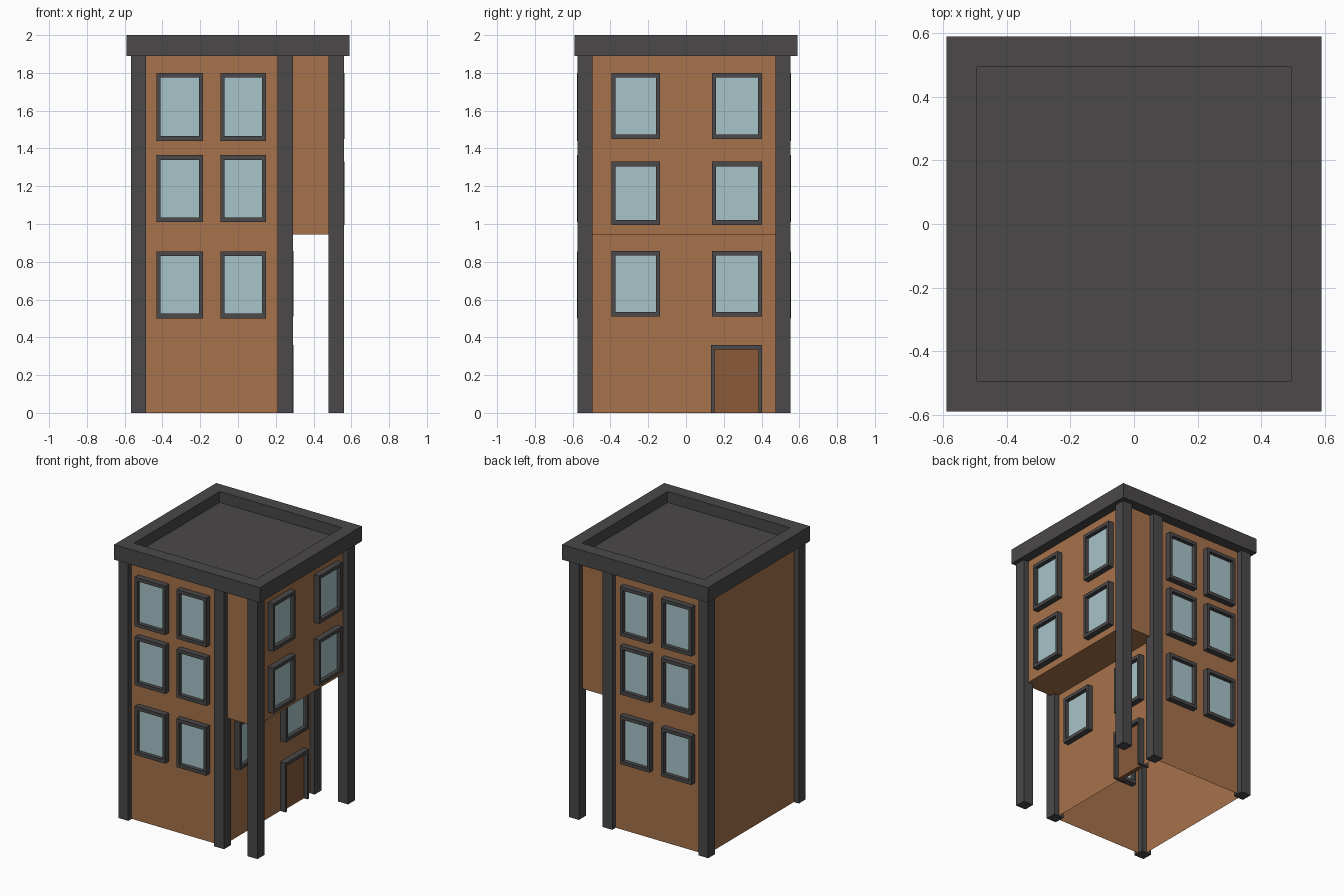
import bpy, bmesh, math

if "Cube" in bpy.data.objects:
    bpy.data.objects.remove(bpy.data.objects["Cube"])


def material(name, rgb):
    m = bpy.data.materials.new(name)
    m.diffuse_color = (*rgb, 1)
    m.use_nodes = True
    m.node_tree.nodes["Principled BSDF"].inputs["Base Color"].default_value = m.diffuse_color
    return m


BRICK = material("brick", (0.38, 0.168, 0.07))
DARK = material("dark_trim", (0.069, 0.065, 0.067))
GLASS = material("glass", (0.39, 0.546, 0.578))
WOOD = material("door_wood", (0.254, 0.102, 0.042))


def finish(name, bm, mat, loc=(0, 0, 0), turn=0):
    bmesh.ops.recalc_face_normals(bm, faces=bm.faces)
    me = bpy.data.meshes.new(name)
    bm.to_mesh(me)
    bm.free()
    me.materials.append(mat)
    ob = bpy.data.objects.new(name, me)
    ob.location = loc
    ob.rotation_euler.z = math.radians(turn)
    bpy.context.collection.objects.link(ob)
    return ob


def prism(points, y0, y1):
    """Extrude an x-z outline along y."""
    bm = bmesh.new()
    face = bm.faces.new([bm.verts.new((x, y0, z)) for x, z in points])
    ext = bmesh.ops.extrude_face_region(bm, geom=[face], use_keep_orig=True)
    verts = [v for v in ext["geom"] if isinstance(v, bmesh.types.BMVert)]
    bmesh.ops.translate(bm, verts=verts, vec=(0, y1 - y0, 0))
    return bm


def box(name, x0, x1, y0, y1, z0, z1, mat, loc=(0, 0, 0), turn=0):
    return finish(name, prism([(x0, z0), (x1, z0), (x1, z1), (x0, z1)], y0, y1), mat, loc, turn)


LEFT, MID, RIGHT = -0.527, 0.25, 0.52      # wall planes in x
FRONT, BACK = -0.535, 0.513                # wall planes in y
EAVES, SOFFIT, DEPTH = 1.89, 0.945, 0.043

# Walls: stepped outline with the overhang, open underneath
bm = prism([(LEFT, 0), (MID, 0), (MID, SOFFIT), (RIGHT, SOFFIT), (RIGHT, EAVES), (LEFT, EAVES)],
           FRONT, BACK)
bm.faces.ensure_lookup_table()
ground = [f for f in bm.faces if all(v.co.z < 0.001 for v in f.verts)]
bmesh.ops.delete(bm, geom=ground, context="FACES_ONLY")
finish("walls", bm, BRICK)

# Columns centred on the wall corners
for xn, x in (("left", LEFT), ("middle", MID), ("right", RIGHT)):
    for yn, y in (("front", FRONT), ("back", BACK)):
        box(f"{yn}_{xn}_column", -0.04, 0.04, -0.04, 0.04, 0, EAVES, DARK, (x, y, 0))

# Roof slab with a sunken top
bm = prism([(-0.59, EAVES), (0.59, EAVES), (0.59, 2), (-0.59, 2)], -0.59, 0.59)
bm.normal_update()
top = [f for f in bm.faces if all(v.co.z > 1.99 for v in f.verts)]
bmesh.ops.inset_region(bm, faces=top, thickness=0.095, use_even_offset=True)
ext = bmesh.ops.extrude_face_region(bm, geom=top)
bmesh.ops.delete(bm, geom=top, context="FACES_ONLY")
bmesh.ops.translate(bm, verts=[v for v in ext["geom"] if isinstance(v, bmesh.types.BMVert)],
                    vec=(0, 0, -0.08))
finish("roof", bm, DARK)


def window(name, w, h, loc, turn):
    """Frame ring standing out on both sides of the wall, with a pane."""
    bm = bmesh.new()
    bx, bz = 0.021, 0.025
    loops = []
    for a, b, y in ((w / 2, h / 2, -DEPTH), (w / 2 - bx, h / 2 - bz, -DEPTH),
                    (w / 2 - bx, h / 2 - bz, DEPTH), (w / 2, h / 2, DEPTH)):
        loops.append([bm.verts.new((sx * a, y, sz * b))
                      for sx, sz in ((-1, -1), (1, -1), (1, 1), (-1, 1))])
    for i in range(4):
        p, q = loops[i], loops[(i + 1) % 4]
        for k in range(4):
            n = (k + 1) % 4
            bm.faces.new((p[k], p[n], q[n], q[k]))
    finish(name + "_frame", bm, DARK, loc, turn)
    a, b = w / 2 - bx, h / 2 - bz
    box(name + "_pane", -a, a, -0.015, 0.015, -b, b, GLASS, loc, turn)


# Front and back windows
for side, y, turn in (("front", FRONT, 0), ("back", BACK, 180)):
    for r, (z0, z1) in enumerate(((0.5, 0.855), (1.01, 1.365), (1.44, 1.8))):
        for c, (x0, x1) in enumerate(((-0.432, -0.185), (-0.093, 0.147))):
            window(f"{side}_window_{r}_{c}", x1 - x0, z1 - z0,
                   ((x0 + x1) / 2, y, (z0 + z1) / 2), turn)

# Right side windows: the lowest row sits on the recessed wall
for r, (x, z0, z1) in enumerate(((MID, 0.51, 0.857), (RIGHT, 0.995, 1.33), (RIGHT, 1.45, 1.8))):
    for c, (y0, y1) in enumerate(((-0.395, -0.138), (0.137, 0.402))):
        window(f"right_window_{r}_{c}", y1 - y0, z1 - z0,
               (x, (y0 + y1) / 2, (z0 + z1) / 2), 90)

# Door with a three-sided frame
a, b, t, h = 0.135, 0.117, 0.335, 0.36
spot = (MID, 0.267, 0)
finish("door_frame", prism([(-a, 0), (-b, 0), (-b, t), (b, t), (b, 0), (a, 0), (a, h), (-a, h)],
                           -DEPTH, DEPTH), DARK, spot, 90)
box("door", -b, b, -0.015, 0.015, 0, t, WOOD, spot, 90)
